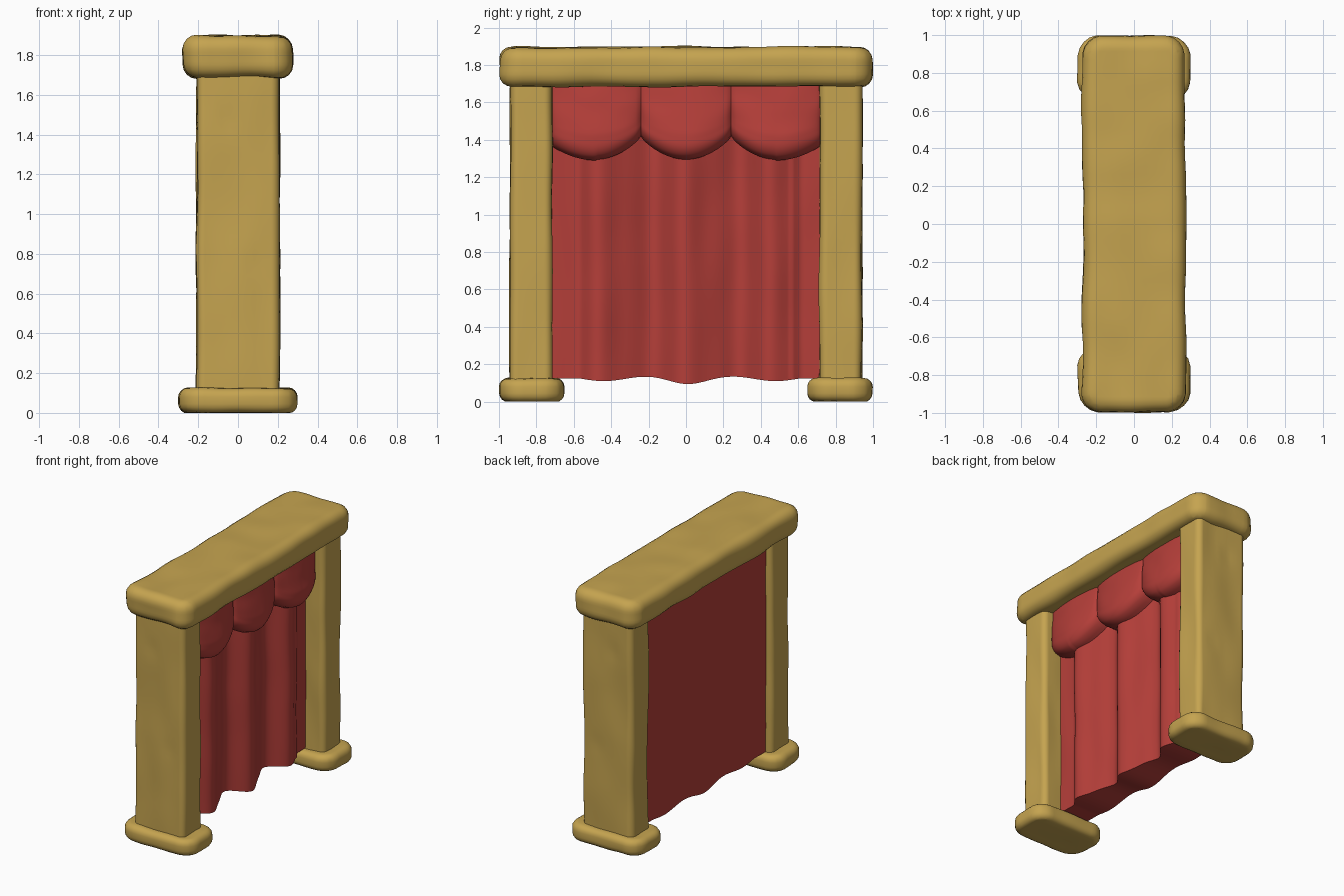
import bpy, bmesh, math
from mathutils import Vector, noise

if "Cube" in bpy.data.objects:
    bpy.data.objects.remove(bpy.data.objects["Cube"])

def material(name, rgb):
    m = bpy.data.materials.new(name)
    m.diffuse_color = (*rgb, 1)
    m.use_nodes = True
    m.node_tree.nodes["Principled BSDF"].inputs["Base Color"].default_value = m.diffuse_color
    return m

WOOD = material("golden wood", (0.56, 0.37, 0.08))
RED = material("red cloth", (0.46, 0.049, 0.041))

def finish(name, bm, mat, angle=40):
    bmesh.ops.recalc_face_normals(bm, faces=bm.faces)
    me = bpy.data.meshes.new(name)
    bm.to_mesh(me)
    bm.free()
    me.materials.append(mat)
    ob = bpy.data.objects.new(name, me)
    bpy.context.collection.objects.link(ob)
    bpy.ops.object.select_all(action='DESELECT')
    ob.select_set(True)
    bpy.context.view_layer.objects.active = ob
    bpy.ops.object.shade_smooth_by_angle(angle=math.radians(angle))
    return ob

def hewn_block(name, lo, hi, corner, edge, wobble, stretch, gouges=()):
    """Rounded block, sliced into a grid and gently warped like carved wood."""
    lo, hi = Vector(lo), Vector(hi)
    bm = bmesh.new()
    bmesh.ops.create_cube(bm, size=1)
    for v in bm.verts:
        v.co = (lo + hi) / 2 + Vector(a * b for a, b in zip(v.co, hi - lo))
    upright = [e for e in bm.edges if abs(e.verts[0].co.z - e.verts[1].co.z) > 0.01]
    bmesh.ops.bevel(bm, geom=upright, offset=corner, segments=4, profile=0.45, affect='EDGES')
    rims = [e for e in bm.edges if abs(e.verts[0].co.z - e.verts[1].co.z) < 1e-4
            and any(abs(f.normal.z) > 0.9 for f in e.link_faces)]
    bmesh.ops.bevel(bm, geom=rims, offset=edge, segments=4, profile=0.5, affect='EDGES')
    for axis in range(3):
        n = max(2, int((hi[axis] - lo[axis]) / 0.04))
        no = Vector([float(i == axis) for i in range(3)])
        for k in range(1, n):
            co = lo + (hi - lo) * (k / n)
            bmesh.ops.bisect_plane(bm, geom=bm.verts[:] + bm.edges[:] + bm.faces[:],
                                   plane_co=co, plane_no=no, dist=0.004)
    bm.normal_update()
    for v in bm.verts:
        p = Vector(a * b for a, b in zip(v.co, stretch))
        d = wobble * noise.noise(p)
        for gx, gz, depth in gouges:            # long narrow chips on the outer face
            if abs(v.normal.y) > 0.9 and abs(v.co.y) > 0.9:
                d -= depth * math.exp(-((v.co.x - gx) / 0.02) ** 2 - ((v.co.z - gz) / 0.07) ** 2)
        v.co += v.normal * d
        v.co.z = max(v.co.z, 0)
    return finish(name, bm, mat=WOOD)

# Frame: lintel beam, two posts and two feet
hewn_block("lintel_beam", (-0.27, -0.995, 1.685), (0.27, 0.995, 1.895), 0.09, 0.065, 0.013, (5, 4, 5))
for side, label in ((-1, "left"), (1, "right")):
    def span(a, b):
        return (a, b) if side > 0 else (-b, -a)
    y0, y1 = span(0.715, 0.94)
    hewn_block(label + "_post", (-0.208, y0, 0.08), (0.208, y1, 1.74), 0.035, 0.02, 0.010,
               (7, 7, 2.5), ((-0.06, 1.47, 0.014), (0.09, 0.75, 0.006)))
    y0, y1 = span(0.65, 0.995)
    hewn_block(label + "_foot", (-0.297, y0, 0), (0.297, y1, 0.125), 0.10, 0.045, 0.008, (6, 6, 6))

def sheet(name, cols, rows, point, back_x):
    """Cloth slab: shaped front grid joined to a flat back."""
    bm = bmesh.new()
    front = [[bm.verts.new(point(i / cols, j / rows)) for j in range(rows + 1)] for i in range(cols + 1)]
    back = [[bm.verts.new((back_x, v.co.y, v.co.z)) for v in col] for col in front]
    for g in (front, back):
        for i in range(cols):
            for j in range(rows):
                bm.faces.new((g[i][j], g[i + 1][j], g[i + 1][j + 1], g[i][j + 1]))
    for i in range(cols):
        for j in (0, rows):
            bm.faces.new((front[i][j], front[i + 1][j], back[i + 1][j], back[i][j]))
    for j in range(rows):
        for i in (0, cols):
            bm.faces.new((front[i][j], front[i][j + 1], back[i][j + 1], back[i][j]))
    return finish(name, bm, RED, 50)

HALF = 0.725

def curtain_point(u, v):
    y = HALF * (2 * u - 1)
    wave = math.cos(2 * math.pi * (y - 0.02) / 0.46)
    if abs(y) > 0.56:
        wave = max(wave, -0.25)
    ripple = 0.008 * noise.noise((0, y * 6, v * 4))
    # folds lean slightly so their right side is steeper
    lean = 0.018 * math.sin(4 * math.pi * (y - 0.02) / 0.46) if abs(y) < 0.56 else 0
    hem = 0.122 - 0.012 * wave - 0.016 * math.exp(-(y / 0.12) ** 2)
    return (0.07 + 0.048 * wave - lean * 0.6 + ripple, y, hem + (1.70 - hem) * (1 - v))

sheet("curtain", 110, 30, curtain_point, -0.16)

def valance_point(u, v):
    # three scalloped lobes, full at the bottom and tucked under at the rim
    t = (u * 3) % 1 if u < 1 else 1.0
    s = math.sin(math.pi * t)
    y = HALF * (2 * u - 1)
    low = 1.42 - 0.125 * max(s, 0) ** 0.75
    if abs(y) > 0.48:
        low = 1.29 + 0.08 * ((abs(y) - 0.48) / 0.245) ** 2
    tuck = max(0, (v - 0.78) / 0.22)
    x = 0.125 + 0.075 * max(s, 0) ** 0.6 * (0.35 + 0.65 * min(1, v * 1.5))
    x -= 0.075 * (1 - math.sqrt(max(0, 1 - tuck ** 2)))
    return (x + 0.006 * noise.noise((3, y * 6, v * 3)), y, 1.70 + (low - 1.70) * v)

sheet("valance", 108, 28, valance_point, 0.0)
